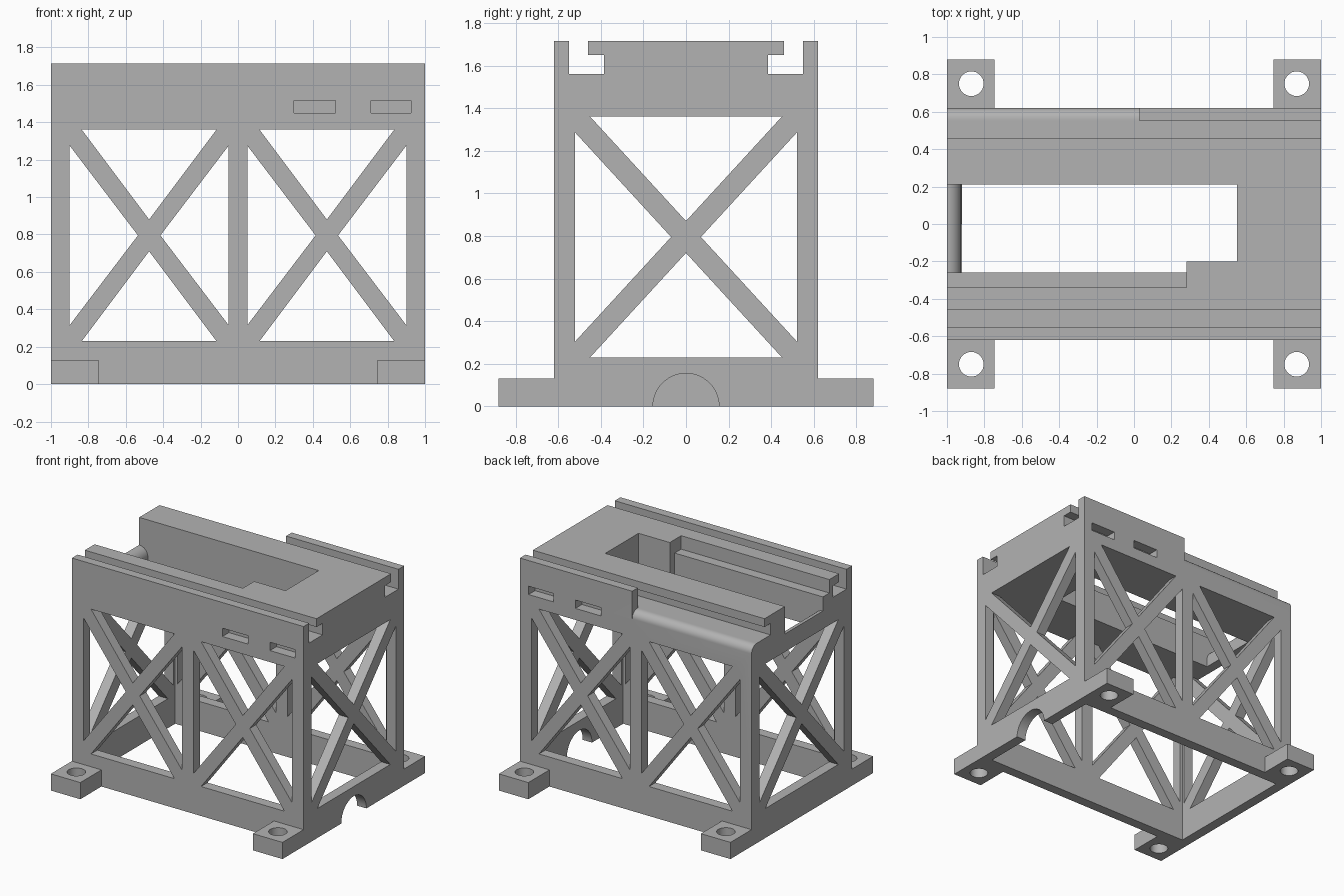
import bpy, bmesh, math
from mathutils import Vector

cube = bpy.data.objects.get("Cube")
if cube:
    bpy.data.objects.remove(cube, do_unlink=True)

grey = bpy.data.materials.new("plain_grey")
grey.use_nodes = True
colour = (0.45, 0.45, 0.45, 1)
grey.diffuse_color = colour
grey.node_tree.nodes["Principled BSDF"].inputs["Base Color"].default_value = colour

# Overall sizes
W, D, H = 1.0, 0.62, 1.715      # half width, half depth, height
WALL = 0.08
DECK = 1.36                     # underside of the top deck
CHANNEL = 1.56                  # floor of the rail channels


def prism(name, points, axis, lo, hi):
    """Extrude a 2D outline along an axis; outline uses the other two axes in order."""
    bm = bmesh.new()

    def place(p):
        co = list(p)
        co.insert("xyz".index(axis), lo)
        return bm.verts.new(co)

    face = bm.faces.new([place(p) for p in points])
    step = Vector([hi - lo if a == axis else 0 for a in "xyz"])
    top = bmesh.ops.extrude_face_region(bm, geom=[face])["geom"]
    bmesh.ops.translate(bm, vec=step, verts=[g for g in top if isinstance(g, bmesh.types.BMVert)])
    bmesh.ops.recalc_face_normals(bm, faces=bm.faces)
    mesh = bpy.data.meshes.new(name)
    bm.to_mesh(mesh)
    bm.free()
    mesh.materials.append(grey)
    obj = bpy.data.objects.new(name, mesh)
    bpy.context.collection.objects.link(obj)
    return obj


def box(name, x0, x1, y0, y1, z0, z1):
    return prism(name, [(x0, y0), (x1, y0), (x1, y1), (x0, y1)], "z", z0, z1)


def arc(cx, cy, r, start, end, n=8):
    angles = [math.radians(start + (end - start) * i / n) for i in range(n + 1)]
    return [(cx + r * math.cos(a), cy + r * math.sin(a)) for a in angles]


def combine(target, tools, operation):
    for tool in tools:
        mod = target.modifiers.new("shape", "BOOLEAN")
        mod.operation, mod.solver, mod.object = operation, "EXACT", tool
    bpy.context.view_layer.update()
    graph = bpy.context.evaluated_depsgraph_get()
    mesh = bpy.data.meshes.new_from_object(target.evaluated_get(graph))
    target.modifiers.clear()
    target.data = mesh
    for tool in tools:
        bpy.data.objects.remove(tool, do_unlink=True)


def truss_cutters(axis, centre, half_w, z0, z1, gap_w, gap_z, mid_w, mid_z):
    """Four triangular openings that leave an X brace."""
    zc, hz = (z0 + z1) / 2, (z1 - z0) / 2
    cut = []
    for s in (-1, 1):
        flat = [(centre - half_w + gap_w, zc + s * hz), (centre + half_w - gap_w, zc + s * hz),
                (centre, zc + s * mid_z)]
        tall = [(centre + s * half_w, zc - hz + gap_z), (centre + s * half_w, zc + hz - gap_z),
                (centre + s * mid_w, zc)]
        cut += [prism("window_cutter", t, axis, -1.2, 1.2) for t in (flat, tall)]
    return cut


# Main frame block with mounting feet
frame = box("braced_frame", -W, W, -D, D, 0, H)
feet = []
for sx in (-1, 1):
    for sy in (-1, 1):
        xs, ys = sorted((sx * 0.745, sx * W)), sorted((sy * 0.58, sy * 0.88))
        feet.append(box("foot", *xs, *ys, 0, 0.13))
combine(frame, feet, "UNION")

# Hollow interior, open at the bottom
cutters = [box("interior_cutter", -W + WALL, W - WALL, -D + WALL, D - WALL, -0.1, DECK)]

# X-braced windows on all four walls
for side in (-1, 1):
    cutters += truss_cutters("y", side * 0.475, 0.425, 0.23, DECK, 0.065, 0.085, 0.06, 0.085)
cutters += truss_cutters("x", 0, 0.52, 0.23, DECK, 0.07, 0.075, 0.07, 0.075)

# Undercut rail channels along the front and back of the deck
for s in (-1, 1):
    cutters.append(prism("channel_cutter", [(s * 0.55, CHANNEL), (s * 0.55, 2), (s * 0.46, 2),
                   (s * 0.46, 1.65), (s * 0.385, 1.65), (s * 0.385, CHANNEL)], "x", -1.2, 1.2))

# Deck opening with a rounded lip over the open end wall
lip = arc(-W, 1.425, 0.075, 90, 0)
opening = [(-1.2, 1.5)] + lip + [(-W + 0.075, 1.2)]
cutters.append(prism("opening_cutter", opening + [(0.28, 1.2), (0.28, 2), (-1.2, 2)], "y", -0.26, 0.21))
cutters.append(box("opening_end_cutter", 0.2, 0.55, -0.2, 0.21, 1.2, 2))
cutters.append(box("ledge_cutter", -1.2, 0.28, -0.34, 0.0, 1.61, 2))

# Lowered, rounded half of the back wall
edge = arc(D - 0.06, CHANNEL - 0.06, 0.06, 90, 0)
cutters.append(prism("low_back_cutter", [(0.5, 2), (0.5, CHANNEL)] + edge +
               [(0.8, CHANNEL - 0.06), (0.8, 2)], "x", -1.2, 0.03))

# Narrow slots at the right end of the front and back
for x0, x1 in ((0.3, 0.52), (0.71, 0.925)):
    for s in (-1, 1):
        ys = sorted((s * (D - WALL), s * 0.8))
        cutters.append(box("slot_cutter", x0, x1, *ys, 1.45, 1.515))

# Cable arch in the right wall and bolt holes in the feet
cutters.append(prism("arch_cutter", arc(0, 0, 0.155, 0, 360, 48)[:-1], "x", 0.8, 1.2))
for sx in (-1, 1):
    for sy in (-1, 1):
        hole = arc(sx * 0.87, sy * 0.75, 0.066, 0, 360, 32)[:-1]
        cutters.append(prism("bolt_hole_cutter", hole, "z", -0.1, 0.3))
combine(frame, cutters, "DIFFERENCE")

# Smooth the curved surfaces only
bpy.ops.object.select_all(action="DESELECT")
frame.select_set(True)
bpy.context.view_layer.objects.active = frame
bpy.ops.object.shade_smooth_by_angle(angle=math.radians(30))
